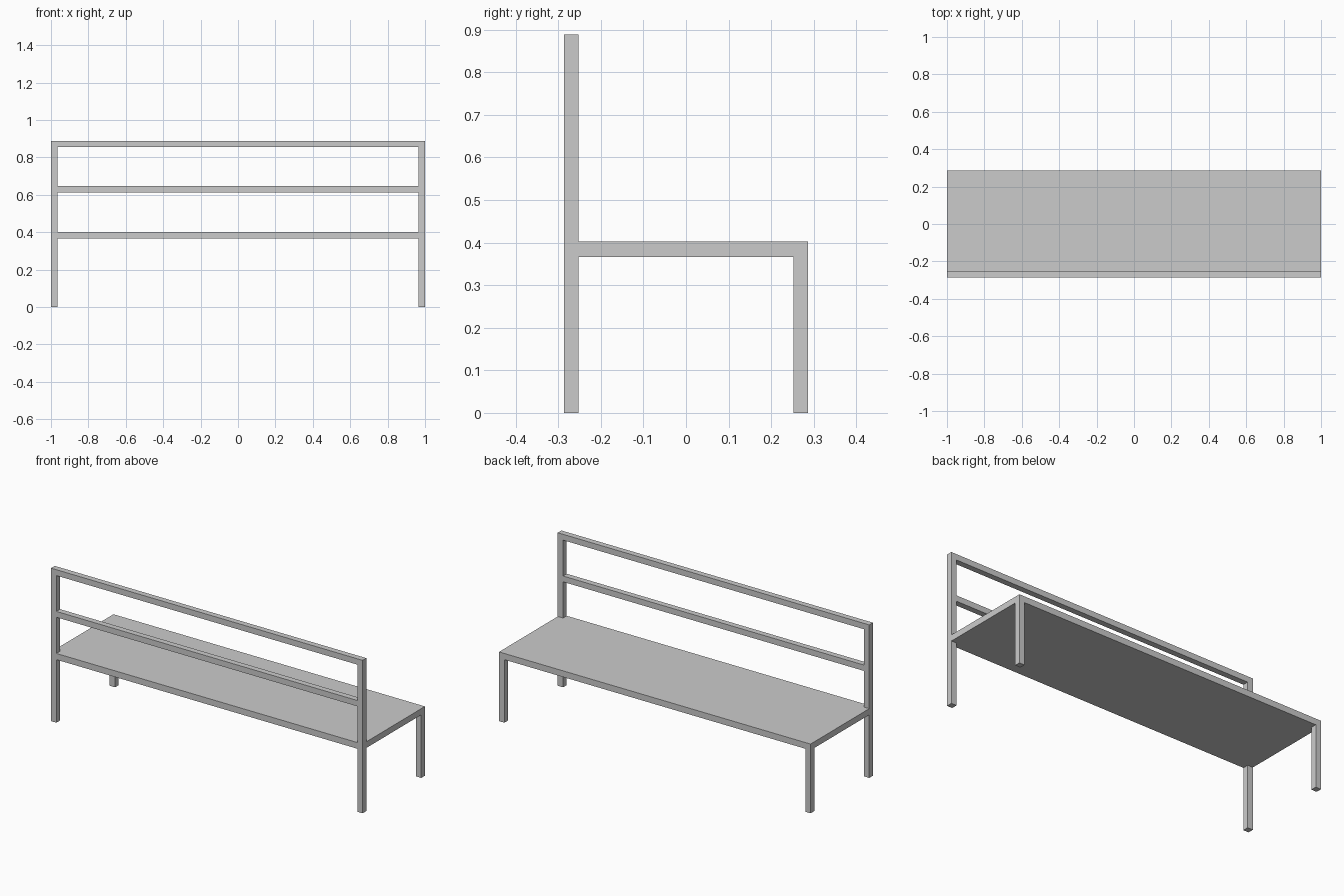
import bpy, bmesh

if "Cube" in bpy.data.objects:
    bpy.data.objects.remove(bpy.data.objects["Cube"])

W, D, T = 1.0, 0.286, 0.034          # half width, half depth, bar thickness
SEAT_LO, SEAT_HI, TOP = 0.366, 0.402, 0.888


def prism(name, outline, z0, z1):
    """Extrude a flat xy outline from z0 up to z1."""
    bm = bmesh.new()
    face = bm.faces.new([bm.verts.new((x, y, z0)) for x, y in outline])
    ext = bmesh.ops.extrude_face_region(bm, geom=[face])
    verts = [g for g in ext["geom"] if isinstance(g, bmesh.types.BMVert)]
    bmesh.ops.translate(bm, verts=verts, vec=(0, 0, z1 - z0))
    bmesh.ops.recalc_face_normals(bm, faces=bm.faces)
    mesh = bpy.data.meshes.new(name)
    bm.to_mesh(mesh)
    bm.free()
    obj = bpy.data.objects.new(name, mesh)
    bpy.context.collection.objects.link(obj)
    return obj


def box(name, x0, x1, y0, y1, z0, z1):
    return prism(name, [(x0, y0), (x1, y0), (x1, y1), (x0, y1)], z0, z1)


# Seat board, notched around the two back posts
xi, yi = W - T, -D + T
prism("seat", [(-xi, -D), (xi, -D), (xi, yi), (W, yi),
               (W, D), (-W, D), (-W, yi), (-xi, yi)], SEAT_LO, SEAT_HI)

# Tall back posts and short legs on both sides
for side, x0 in (("left", -W), ("right", W - T)):
    box(f"{side}_back_post", x0, x0 + T, -D, yi, 0, TOP - T)
    box(f"{side}_seat_leg", x0, x0 + T, D - T, D, 0, SEAT_LO)

# Backrest rails: the top one caps the posts, the middle one sits between them
box("top_rail", -W, W, -D, yi, TOP - T, TOP)
box("middle_rail", -xi, xi, -D, yi, 0.612, 0.646)
